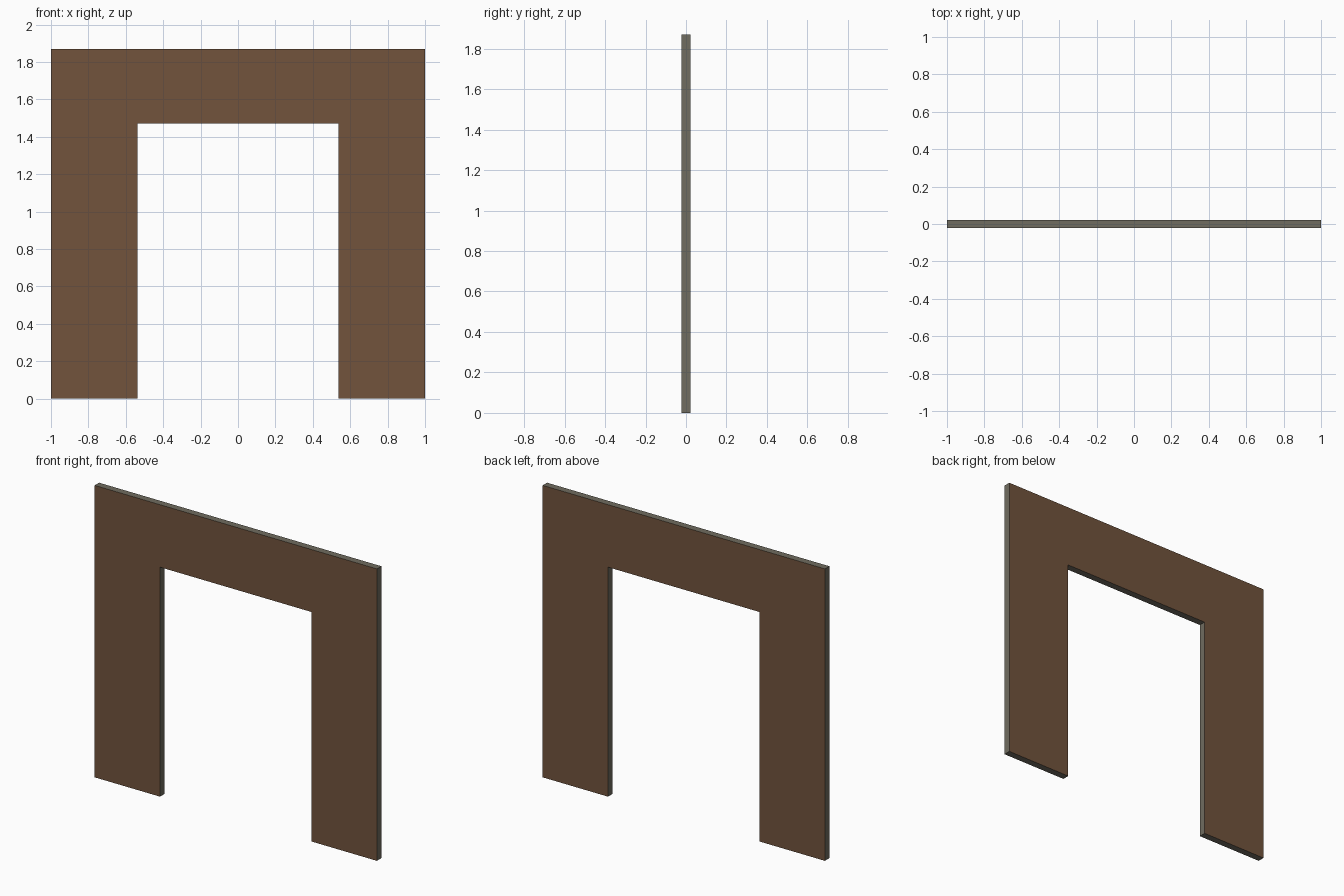
import bpy
import bmesh

if "Cube" in bpy.data.objects:
    bpy.data.objects.remove(bpy.data.objects["Cube"])

HEIGHT, OPENING_TOP = 1.87, 1.47
HALF_WIDTH, HALF_OPENING, HALF_DEPTH = 1.0, 0.537, 0.0225


def material(name, rgb):
    m = bpy.data.materials.new(name)
    m.diffuse_color = (*rgb, 1.0)
    m.use_nodes = True
    m.node_tree.nodes["Principled BSDF"].inputs["Base Color"].default_value = m.diffuse_color
    return m


brown = material("brown_wood", (0.168, 0.088, 0.046))
grey = material("weathered_grey_edge", (0.162, 0.150, 0.115))


def plank(name, x0, x1, z0, z1):
    """Upright board: brown front and back, grey cut edges."""
    bm = bmesh.new()
    bmesh.ops.create_cube(bm, size=1.0)
    bmesh.ops.scale(bm, vec=(x1 - x0, 2 * HALF_DEPTH, z1 - z0), verts=bm.verts)
    bmesh.ops.translate(bm, vec=((x0 + x1) / 2, 0, (z0 + z1) / 2), verts=bm.verts)
    bm.normal_update()
    for f in bm.faces:
        f.material_index = 0 if abs(f.normal.y) > 0.5 else 1
    mesh = bpy.data.meshes.new(name)
    bm.to_mesh(mesh)
    bm.free()
    mesh.materials.append(brown)
    mesh.materials.append(grey)
    bpy.context.collection.objects.link(bpy.data.objects.new(name, mesh))


def plank_row(name, x0, x1, count, z0):
    w = (x1 - x0) / count
    for i in range(count):
        plank(f"{name}_{i + 1}", x0 + i * w, x0 + (i + 1) * w, z0, HEIGHT)


# Full-height planks either side of the doorway, short planks above it
plank_row("left_plank", -HALF_WIDTH, -HALF_OPENING, 4, 0.0)
plank_row("lintel_plank", -HALF_OPENING, HALF_OPENING, 9, OPENING_TOP)
plank_row("right_plank", HALF_OPENING, HALF_WIDTH, 4, 0.0)
